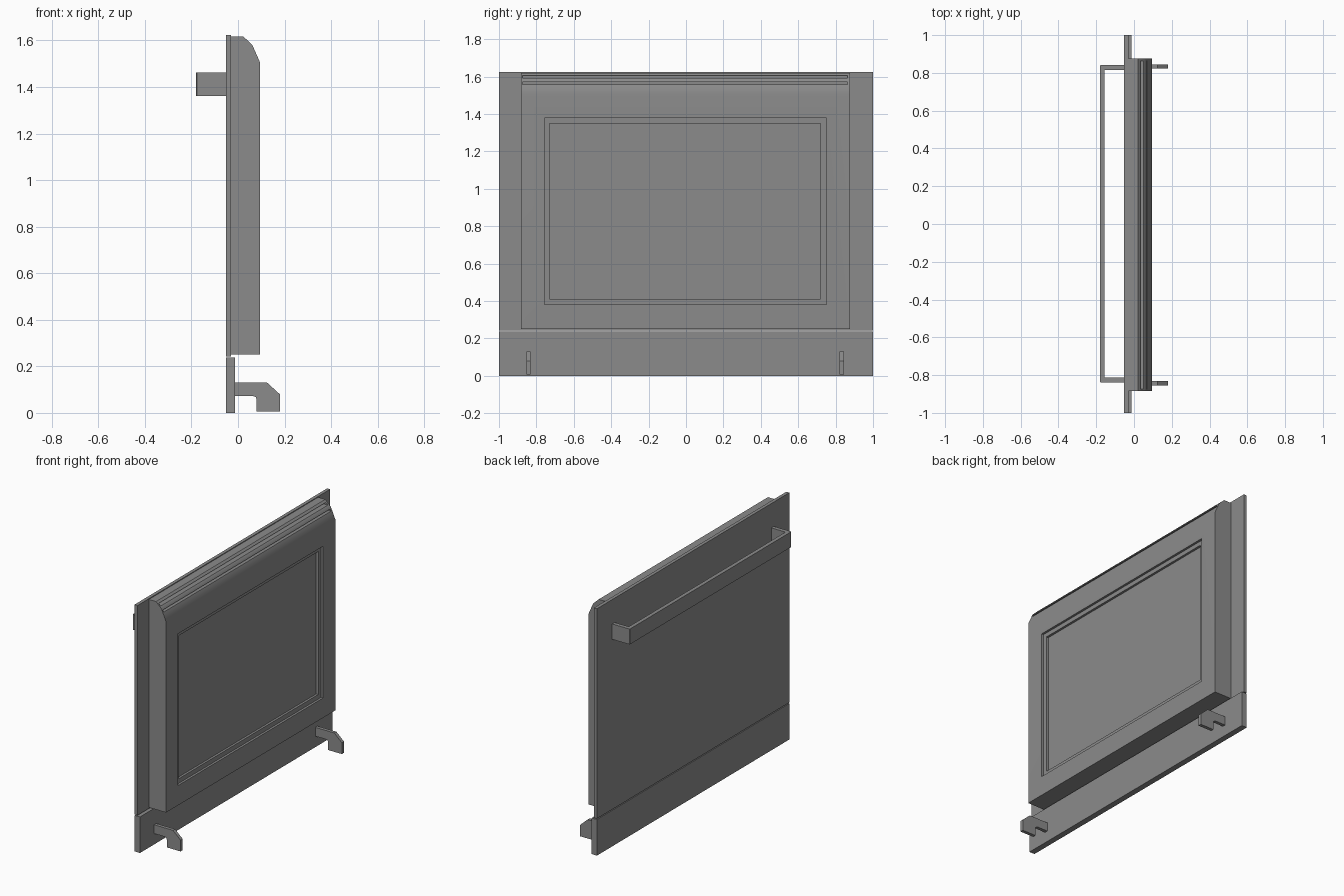
import bpy, bmesh
from math import radians

if "Cube" in bpy.data.objects:
    bpy.data.objects.remove(bpy.data.objects["Cube"])

# Dark grey enamel shared by all parts
grey = bpy.data.materials.new("dark_grey")
grey.diffuse_color = (0.26, 0.26, 0.26, 1)
grey.use_nodes = True
grey.node_tree.nodes["Principled BSDF"].inputs["Base Color"].default_value = grey.diffuse_color


def extrude(name, pts, axis, a, b):
    """Extrude a closed 2D profile along y (pts are x,z) or z (pts are x,y)."""
    bm = bmesh.new()
    place = (lambda p, t: (p[0], t, p[1])) if axis == 'y' else (lambda p, t: (p[0], p[1], t))
    lo = [bm.verts.new(place(p, a)) for p in pts]
    hi = [bm.verts.new(place(p, b)) for p in pts]
    n = len(pts)
    bm.faces.new(lo)
    bm.faces.new(hi[::-1])
    for i in range(n):
        j = (i + 1) % n
        bm.faces.new((lo[i], hi[i], hi[j], lo[j]))
    bmesh.ops.recalc_face_normals(bm, faces=bm.faces)
    me = bpy.data.meshes.new(name)
    bm.to_mesh(me)
    bm.free()
    me.materials.append(grey)
    ob = bpy.data.objects.new(name, me)
    bpy.context.collection.objects.link(ob)
    return ob


def box(name, x, y, z):
    return extrude(name, [(x[0], z[0]), (x[1], z[0]), (x[1], z[1]), (x[0], z[1])], 'y', *y)


def cut(target, x, y, z):
    cutter = box("cutter", x, y, z)
    cutter.hide_render = True
    mod = target.modifiers.new("cut", 'BOOLEAN')
    mod.operation = 'DIFFERENCE'
    mod.solver = 'EXACT'
    mod.object = cutter
    bpy.context.view_layer.objects.active = target
    bpy.ops.object.modifier_apply(modifier=mod.name)
    bpy.data.objects.remove(cutter)


# Outer door skin and lower kick panel
box("door_panel", (-0.052, -0.03), (-1, 1), (0.243, 1.623))
box("lower_panel", (-0.052, -0.013), (-1, 1), (0, 0.237))

# Inner door body with sloped top
body = extrude("inner_door", [(-0.03, 0.25), (0.095, 0.25), (0.095, 1.505),
                              (0.062, 1.58), (0.022, 1.618), (-0.03, 1.618)],
               'y', -0.883, 0.876)
# Stepped window recess
cut(body, (0.08, 0.2), (-0.757, 0.75), (0.38, 1.378))
cut(body, (0.065, 0.2), (-0.73, 0.72), (0.41, 1.35))
# Vent slots along the sloped top
for x, z in ((0.015, (1.592, 1.606)), (0.04, (1.558, 1.571))):
    cut(body, (x, 0.2), (-0.874, 0.864), z)
# Blend the slope softly into the large flat front
bpy.ops.object.select_all(action='DESELECT')
body.select_set(True)
bpy.context.view_layer.objects.active = body
bpy.ops.object.shade_smooth_by_angle(angle=radians(35))
soft = body.modifiers.new("soft_slope", 'WEIGHTED_NORMAL')
soft.keep_sharp = True

# Handle: flat bar bent back to the door at both ends
extrude("handle", [(-0.052, 0.842), (-0.177, 0.842), (-0.18, 0.839),
                   (-0.18, -0.835), (-0.177, -0.838), (-0.052, -0.838),
                   (-0.052, -0.812), (-0.155, -0.812), (-0.155, 0.816),
                   (-0.052, 0.816)], 'z', 1.362, 1.463)

# Hinge hooks
hook = [(-0.014, 0.13), (0.125, 0.13), (0.18, 0.08), (0.18, 0.006), (0.08, 0.006),
        (0.08, 0.058), (0.076, 0.068), (0.066, 0.072), (-0.014, 0.072)]
for side, y in (("left", -0.843), ("right", 0.833)):
    extrude("hinge_hook_" + side, hook, 'y', y - 0.011, y + 0.011)
